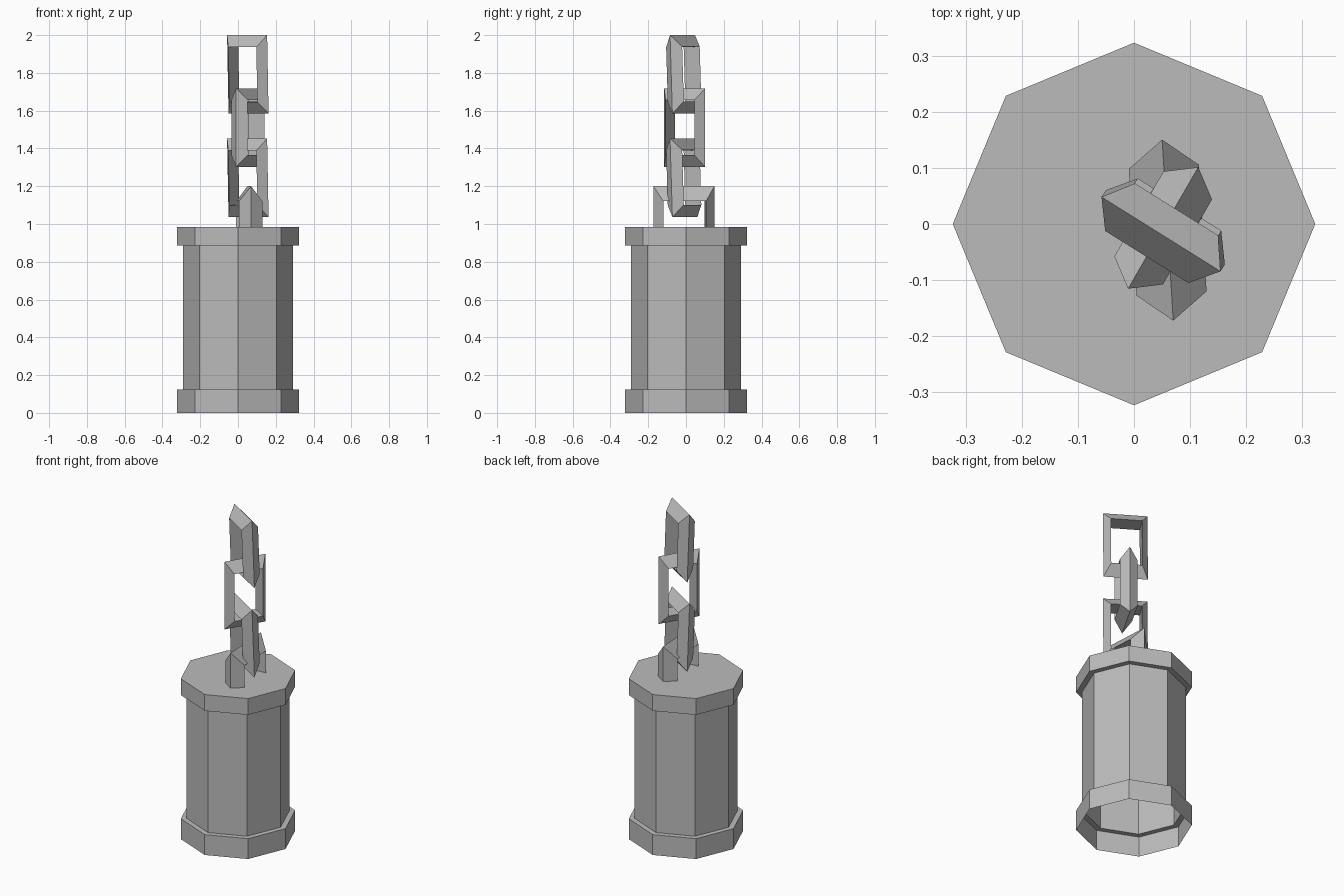
import bpy, bmesh, math

if "Cube" in bpy.data.objects:
    bpy.data.objects.remove(bpy.data.objects["Cube"])

metal = bpy.data.materials.new("grey metal")
metal.diffuse_color = (0.5, 0.5, 0.5, 1)
metal.use_nodes = True
metal.node_tree.nodes["Principled BSDF"].inputs["Base Color"].default_value = metal.diffuse_color


def finish(name, bm):
    me = bpy.data.meshes.new(name)
    bm.to_mesh(me)
    bm.free()
    me.materials.append(metal)
    ob = bpy.data.objects.new(name, me)
    bpy.context.collection.objects.link(ob)
    return ob


# Octagonal weight: thin shell with two rims, closed on top, open underneath
def weight_body():
    bm = bmesh.new()
    profile = [(0.323, 0), (0.323, 0.125), (0.29, 0.125),
               (0.29, 0.885), (0.323, 0.885), (0.323, 0.985)]
    n = 8
    rings = [[bm.verts.new((r * math.cos(math.tau * i / n),
                            r * math.sin(math.tau * i / n), z)) for i in range(n)]
             for r, z in profile]
    for a, b in zip(rings, rings[1:]):
        for i in range(n):
            j = (i + 1) % n
            bm.faces.new((a[i], a[j], b[j], b[i]))
    bm.faces.new(rings[-1])
    finish("weight_body", bm)


# Rectangular chain link with a triangular section, ridge facing outward
def link(name, centre, azimuth, width, height, thickness, inner=0.70, lean=0.0):
    bm = bmesh.new()
    section = [(1, 0), (inner, -thickness / 2), (inner, thickness / 2)]
    corners = [(1, 1), (-1, 1), (-1, -1), (1, -1)]
    rings = [[bm.verts.new((sx * s * width / 2, t, sz * s * height / 2))
              for s, t in section] for sx, sz in corners]
    for c in range(4):
        a, b = rings[c], rings[(c + 1) % 4]
        for i in range(3):
            j = (i + 1) % 3
            bm.faces.new((a[i], a[j], b[j], b[i]))
    bmesh.ops.recalc_face_normals(bm, faces=bm.faces)
    ob = finish(name, bm)
    ob.location = centre
    ob.rotation_euler = (math.radians(lean), 0, math.radians(azimuth))


weight_body()
link("anchor_link", (0.06, -0.011, 0.935), -86.5, 0.323, 0.53, 0.125)
link("lower_link", (0.052, -0.012, 1.245), -32, 0.25, 0.415, 0.1, lean=2)
link("middle_link", (0.052, -0.007, 1.51), 60, 0.25, 0.415, 0.1)
link("top_link", (0.052, -0.012, 1.7925), -32, 0.25, 0.415, 0.1, lean=2)
